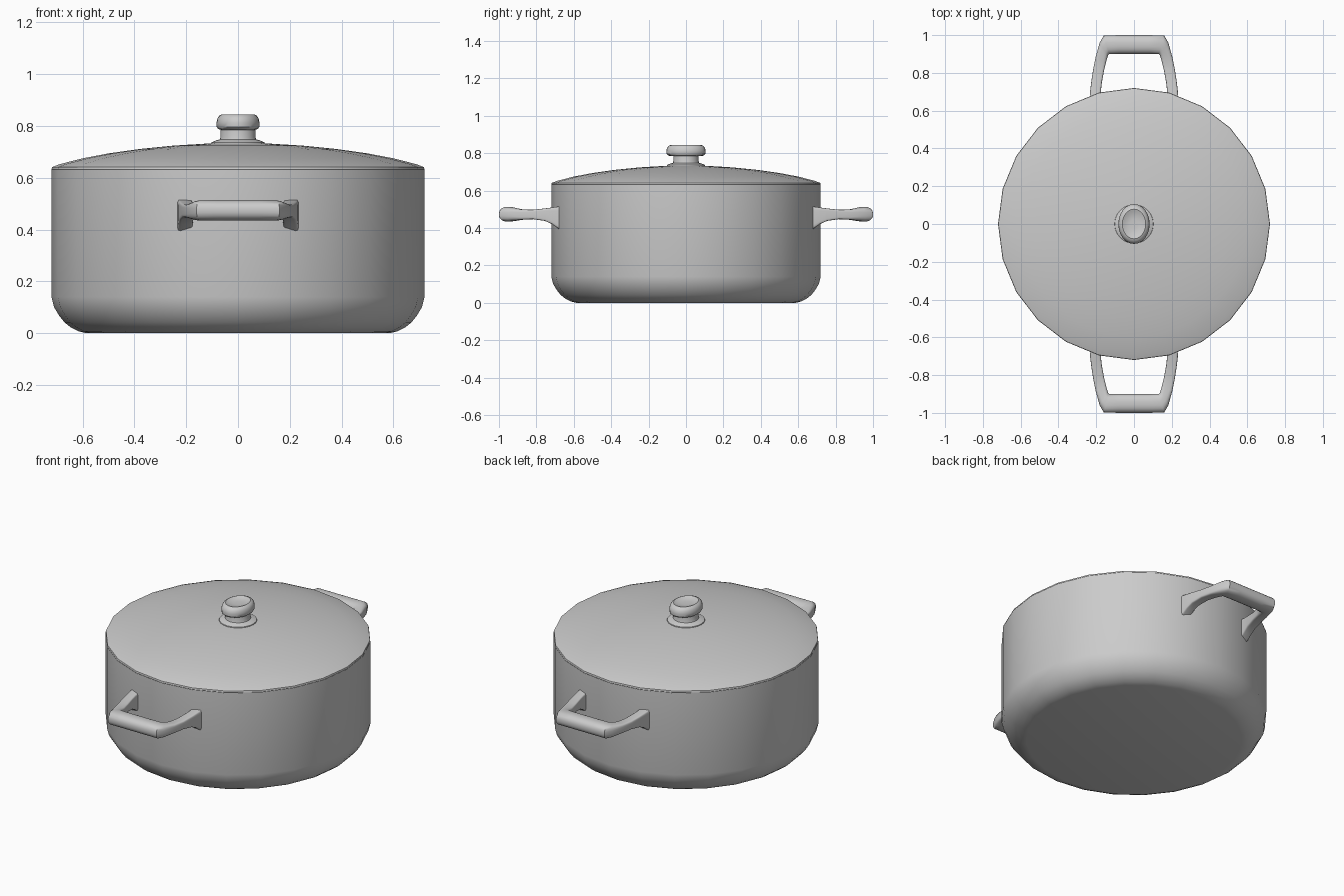
import bpy, bmesh
from math import sin, cos, pi, radians, copysign

if "Cube" in bpy.data.objects:
    bpy.data.objects.remove(bpy.data.objects["Cube"])


def finish(bm, name, angle=35):
    bmesh.ops.remove_doubles(bm, verts=bm.verts, dist=1e-5)
    bmesh.ops.recalc_face_normals(bm, faces=bm.faces)
    mesh = bpy.data.meshes.new(name)
    bm.to_mesh(mesh)
    bm.free()
    obj = bpy.data.objects.new(name, mesh)
    bpy.context.collection.objects.link(obj)
    mesh.shade_smooth()
    mesh.set_sharp_from_angle(angle=radians(angle))
    return obj


def skin(bm, rings, cap=False):
    loops = [[bm.verts.new(p) for p in r] for r in rings]
    n = len(loops[0])
    for a, b in zip(loops, loops[1:]):
        for i in range(n):
            j = (i + 1) % n
            bm.faces.new((a[i], a[j], b[j], b[i]))
    if cap:
        bm.faces.new(loops[0])
        bm.faces.new(loops[-1])


def lathe(name, profile, sides=24, ys=lambda z: 1.0, angle=35):
    """Revolve an (r, z) profile; ys stretches it in y. Ends are capped."""
    bm = bmesh.new()
    rings = [[(r * cos(2 * pi * i / sides), r * ys(z) * sin(2 * pi * i / sides), z)
              for i in range(sides)] for r, z in profile]
    skin(bm, rings, cap=True)
    return finish(bm, name, angle)


# Hollow pot with rounded foot
lathe("pot_body", [(0.585, 0), (0.615, 0.007), (0.645, 0.022), (0.67, 0.042), (0.69, 0.067),
                   (0.71, 0.10), (0.72, 0.14), (0.72, 0.63), (0.69, 0.63),
                   (0.69, 0.14), (0.66, 0.07), (0.585, 0.03)])

# Domed lid with a thin rim
lathe("lid", [(0.69, 0.625), (0.717, 0.627), (0.72, 0.632), (0.718, 0.641), (0.69, 0.652),
              (0.60, 0.675), (0.50, 0.694), (0.38, 0.711), (0.25, 0.724), (0.12, 0.732),
              (0.03, 0.734)])

# Round knob collar and neck
lathe("knob_neck", [(0.104, 0.728), (0.102, 0.737), (0.085, 0.744), (0.07, 0.748),
                    (0.068, 0.755), (0.068, 0.795)])

# Oval knob cap with a shallow dish on top
lathe("knob_cap", [(0.066, 0.785), (0.076, 0.788), (0.082, 0.796), (0.083, 0.812),
                   (0.080, 0.828), (0.072, 0.840), (0.062, 0.845), (0.056, 0.843),
                   (0.048, 0.838), (0.02, 0.835)], ys=lambda z: 1.27)

# Handles: stations of (inner xy, outer xy, z low, z high, squareness)
STATIONS = [
    ((0.175, 0.680), (0.234, 0.680), 0.395, 0.515, 8),
    ((0.174, 0.715), (0.231, 0.715), 0.420, 0.510, 8),
    ((0.170, 0.750), (0.226, 0.755), 0.438, 0.505, 8),
    ((0.159, 0.810), (0.216, 0.820), 0.447, 0.498, 6),
    ((0.147, 0.860), (0.203, 0.885), 0.445, 0.498, 5),
    ((0.137, 0.893), (0.182, 0.960), 0.437, 0.509, 3),
    ((0.131, 0.899), (0.160, 0.999), 0.434, 0.514, 2.5),
    ((0.080, 0.900), (0.080, 1.000), 0.434, 0.514, 2.4),
]


def section(inner, outer, lo, hi, power, sx, sy, n=20):
    pts = []
    for i in range(n):
        a = 2 * pi * (i + 0.5) / n
        u = copysign(abs(cos(a)) ** (2 / power), cos(a))
        w = copysign(abs(sin(a)) ** (2 / power), sin(a))
        t = (u + 1) / 2
        # underside of the grip drops toward the outer edge
        pts.append((sx * (inner[0] + (outer[0] - inner[0]) * t),
                    sy * (inner[1] + (outer[1] - inner[1]) * t),
                    (lo + hi) / 2 + w * (hi - lo) / 2))
    return pts


for name, sy in (("front_handle", -1), ("back_handle", 1)):
    rings = [section(*s, 1, sy) for s in STATIONS]
    rings += [section(*s, -1, sy) for s in reversed(STATIONS)]
    bm = bmesh.new()
    skin(bm, rings, cap=True)
    finish(bm, name, 40)
